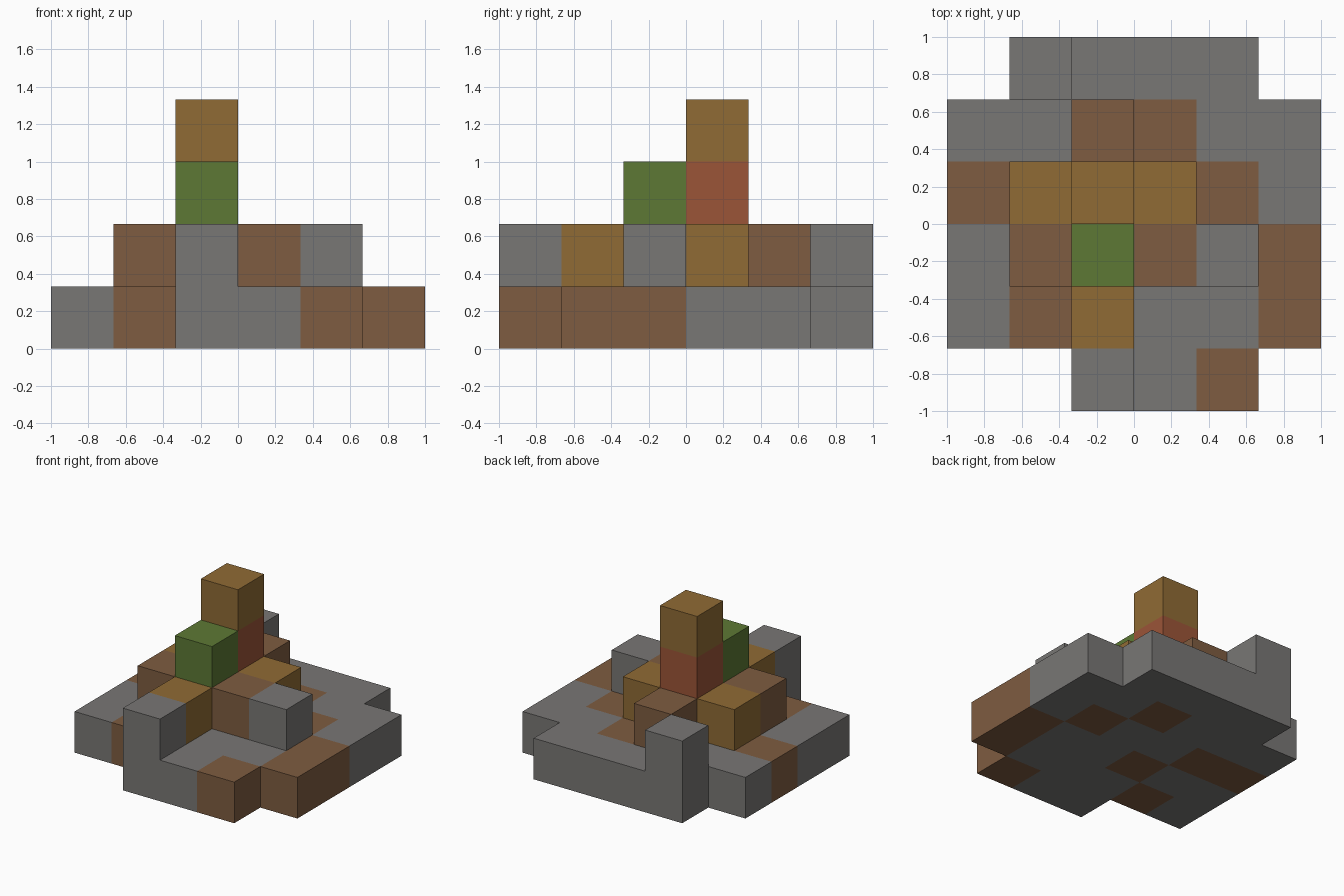
import bpy
import bmesh
from mathutils import Vector

default = bpy.data.objects.get("Cube")
if default:
    bpy.data.objects.remove(default, do_unlink=True)

CELL = 1 / 3

# Materials, keyed by the letter used in the layer plans
COLOURS = {
    "g": ("stone grey", (0.19, 0.184, 0.178)),
    "b": ("earth brown", (0.21, 0.107, 0.052)),
    "o": ("ochre", (0.278, 0.147, 0.035)),
    "l": ("leaf green", (0.11, 0.19, 0.035)),
    "r": ("brick red", (0.33, 0.09, 0.039)),
}
MATERIALS = {}
for key, (name, rgb) in COLOURS.items():
    mat = bpy.data.materials.new(name)
    mat.use_nodes = True
    mat.diffuse_color = (*rgb, 1)
    mat.node_tree.nodes["Principled BSDF"].inputs["Base Color"].default_value = (*rgb, 1)
    MATERIALS[key] = mat

# Plans of each layer, back row first, left to right along x
LAYERS = [
    ("ground_slab", [".gggg.",
                     "gggbgg",
                     "bbggbg",
                     "ggbggb",
                     "gbgggb",
                     "..ggb."]),
    ("raised_blocks", [".g....",
                       "..b...",
                       ".ooo..",
                       ".bobg.",
                       "..o...",
                       "..g..."]),
    ("tower_middle", ["", "", "..r", "..l", "", ""]),
    ("tower_top", ["", "", "..o", "", "", ""]),
]

cells = {}
for k, (_, rows) in enumerate(LAYERS):
    for j, row in enumerate(reversed(rows)):
        for i, key in enumerate(row):
            if key != ".":
                cells[i, j, k] = key

DIRECTIONS = [Vector(d) for d in ((1, 0, 0), (0, 1, 0), (0, 0, 1))]


def build_layer(name, level):
    """Make one layer of cubes, keeping only the faces open to the air."""
    bm = bmesh.new()
    keys = list(COLOURS)
    for (i, j, k), key in cells.items():
        if k != level:
            continue
        centre = Vector((i - 2.5, j - 2.5, k + 0.5))
        for n in range(3):
            for sign in (-1, 1):
                out = DIRECTIONS[n] * sign
                if (i + int(out.x), j + int(out.y), k + int(out.z)) in cells:
                    continue
                u = DIRECTIONS[(n + 1) % 3] / 2
                v = DIRECTIONS[(n + 2) % 3] / 2 * sign
                mid = centre + out / 2
                corners = (mid - u - v, mid + u - v, mid + u + v, mid - u + v)
                face = bm.faces.new([bm.verts.new(c * CELL) for c in corners])
                face.material_index = keys.index(key)
    bmesh.ops.remove_doubles(bm, verts=bm.verts, dist=0.001)
    mesh = bpy.data.meshes.new(name)
    for key in keys:
        mesh.materials.append(MATERIALS[key])
    bm.to_mesh(mesh)
    bm.free()
    bpy.context.collection.objects.link(bpy.data.objects.new(name, mesh))


for level, (name, _) in enumerate(LAYERS):
    build_layer(name, level)
